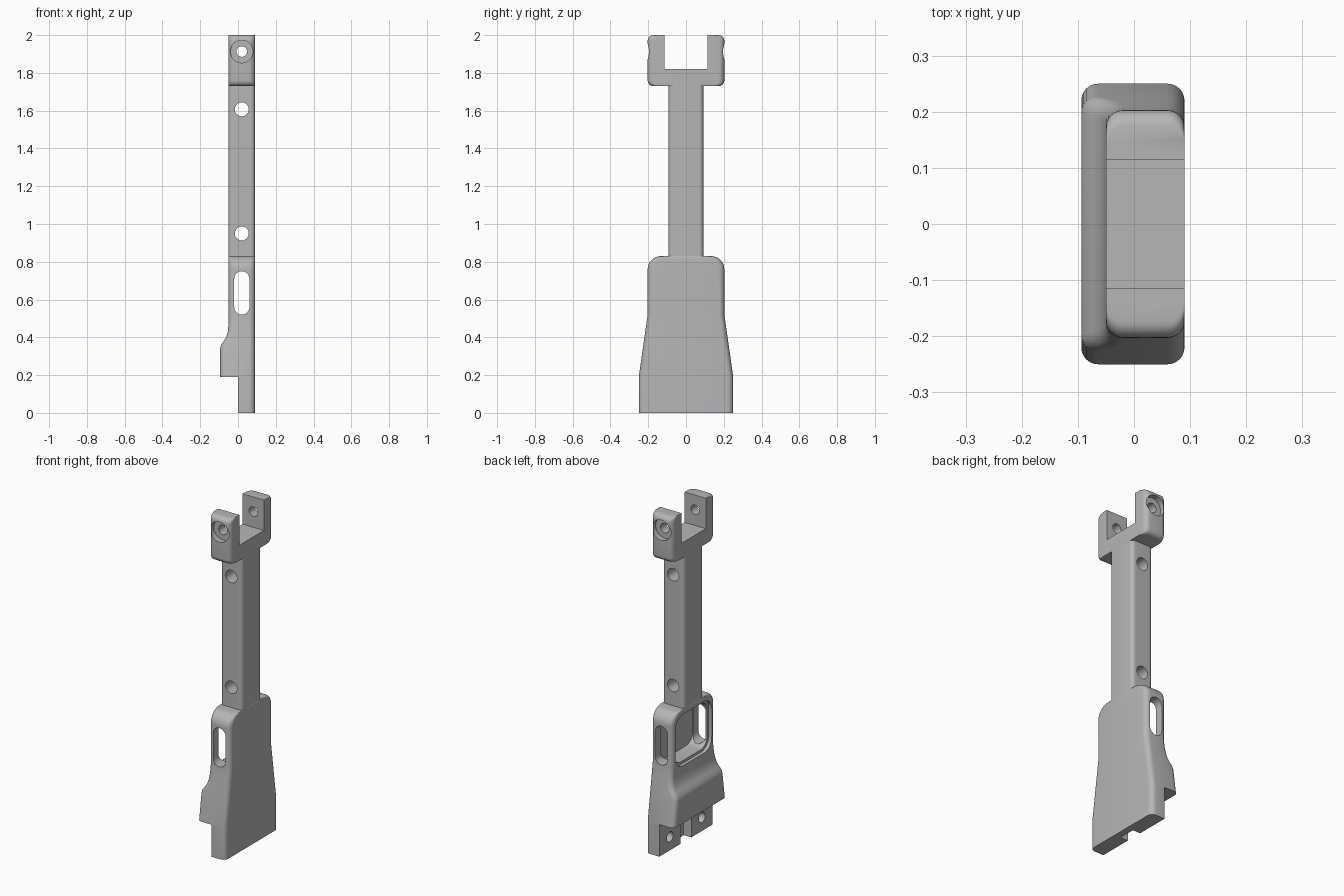
import bpy, bmesh, math
from mathutils import Matrix, Vector

if "Cube" in bpy.data.objects:
    bpy.data.objects.remove(bpy.data.objects["Cube"], do_unlink=True)

grey = bpy.data.materials.new("plain grey")
grey.use_nodes = True
colour = (0.47, 0.47, 0.47, 1)
grey.diffuse_color = colour
grey.node_tree.nodes["Principled BSDF"].inputs["Base Color"].default_value = colour

BACK, FRONT = -0.05, 0.09     # x range of the slim body
MID = 0.02                    # x centre of the holes


def rounded_rect(u0, u1, v0, v1, r_low, r_high, seg=6):
    """Outline with separate radii for the low-u and high-u corners."""
    corners = [(u1 - r_high, v1 - r_high, r_high, 0), (u0 + r_low, v1 - r_low, r_low, 1),
               (u0 + r_low, v0 + r_low, r_low, 2), (u1 - r_high, v0 + r_high, r_high, 3)]
    pts = []
    for u, v, r, quarter in corners:
        for i in range(seg + 1):
            a = (quarter + i / seg) * math.pi / 2
            pts.append((u + r * math.cos(a), v + r * math.sin(a)))
    return pts


def loft(name, rings):
    """Skin a stack of equal-length closed rings and cap both ends."""
    bm = bmesh.new()
    rows = [[bm.verts.new(p) for p in ring] for ring in rings]
    for a, b in zip(rows, rows[1:]):
        for i in range(len(a)):
            j = (i + 1) % len(a)
            bm.faces.new((a[i], a[j], b[j], b[i]))
    bm.faces.new(rows[0][::-1])
    bm.faces.new(rows[-1])
    bmesh.ops.remove_doubles(bm, verts=bm.verts, dist=0.0001)
    bmesh.ops.recalc_face_normals(bm, faces=bm.faces)
    mesh = bpy.data.meshes.new(name)
    bm.to_mesh(mesh)
    bm.free()
    mesh.materials.append(grey)
    obj = bpy.data.objects.new(name, mesh)
    bpy.context.collection.objects.link(obj)
    return obj


def section(z, half, back=BACK, r_back=0.03, r=0.03):
    return [(x, y, z) for x, y in rounded_rect(back, FRONT, -half, half, r_back, r)]


def prism(axis, outline, start, end):
    """Extrude an outline: along x it is (y, z), along y it is (x, z)."""
    place = (lambda u, v, d: (d, u, v)) if axis == "x" else (lambda u, v, d: (u, d, v))
    return loft("cutter", [[place(u, v, d) for u, v in outline] for d in (start, end)])


def hole(axis, u, z, r, start, end):
    outline = [(u + r * math.cos(i * math.tau / 32), z + r * math.sin(i * math.tau / 32))
               for i in range(32)]
    return prism(axis, outline, start, end)


def box(y0, y1, z0, z1, x0, x1):
    return prism("x", [(y0, z0), (y1, z0), (y1, z1), (y0, z1)], x0, x1)


def finish(obj, cutters):
    """Cut in turn, then smooth the rounded faces."""
    bpy.ops.object.select_all(action='DESELECT')
    obj.select_set(True)
    bpy.context.view_layer.objects.active = obj
    for cutter in cutters:
        cutter.hide_render = True
        mod = obj.modifiers.new("cut", 'BOOLEAN')
        mod.operation, mod.solver, mod.object = 'DIFFERENCE', 'EXACT', cutter
        bpy.ops.object.modifier_apply(modifier=mod.name)
        bpy.data.objects.remove(cutter, do_unlink=True)
    bpy.ops.object.shade_smooth_by_angle(angle=math.radians(32))


# Flared base: narrow foot, overhanging lip, tapered sides, rounded shoulders
def flare(z):
    return 0.25 - 0.047 * min(max((z - 0.19) / 0.33, 0), 1)


rings = [section(0, 0.25, 0, 0.002), section(0.19, 0.25, 0, 0.002)]
for z, back in [(0.19, -0.094), (0.34, -0.094), (0.36, -0.09), (0.38, -0.075),
                (0.4, -0.063), (0.43, -0.054), (0.47, BACK), (0.52, BACK)]:
    rings.append(section(z, flare(z), back))
for i in range(9):
    a = i / 8 * math.pi / 2
    rings.append(section(0.76 + 0.07 * math.sin(a), 0.133 + 0.07 * math.cos(a)))
base = loft("flared_base", rings)

cuts = [prism("x", rounded_rect(-0.17, 0.17, 0.495, 0.8, 0.07, 0.07), -0.2, -0.03),
        prism("x", rounded_rect(-0.155, 0.155, 0.51, 0.785, 0.06, 0.06), -0.2, 0.065),
        prism("y", rounded_rect(MID - 0.04, MID + 0.04, 0.52, 0.75, 0.0395, 0.0395), -0.4, 0.4),
        box(-0.05, 0.05, -0.1, 0.19, -0.2, 0.05)]
cuts += [hole("x", side * 0.15, 0.08, 0.03, -0.05, 0.05) for side in (-1, 1)]
finish(base, cuts)

# Straight stem with two cross holes
stem = loft("stem", [section(z, 0.092, r_back=0.022, r=0.022) for z in (0.805, 1.76)])
finish(stem, [hole("y", MID, z, 0.037, -0.4, 0.4) for z in (0.95, 1.607)])

# Fork head with rounded ends, a square gap and counterbored pin holes
R = 0.03
rings = []
for i in range(7):
    a = i / 6 * math.pi / 2
    rings.append(section(1.73 + R - R * math.cos(a), 0.203 - R + R * math.sin(a)))
for i in range(7):
    a = i / 6 * math.pi / 2
    rings.append(section(2 - R + R * math.sin(a), 0.203 - R + R * math.cos(a)))
fork = loft("fork_head", rings)
cuts = [box(-0.115, 0.115, 1.82, 2.2, -0.3, 0.3), hole("y", MID, 1.913, 0.028, -0.4, 0.4)]
cuts += [hole("y", MID, 1.913, 0.06, side * 0.17, side * 0.4) for side in (-1, 1)]
finish(fork, cuts)
